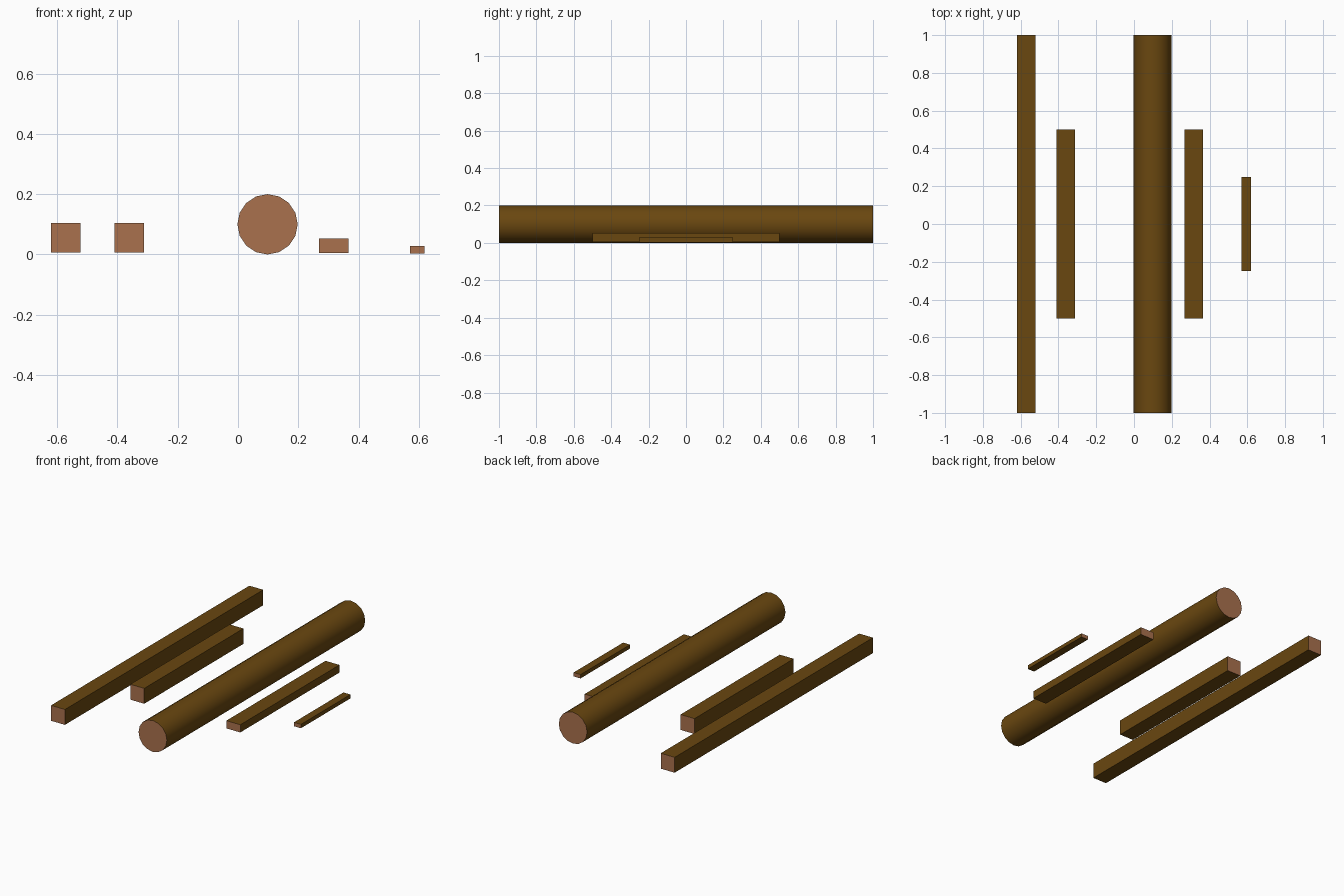
import bpy, bmesh
from mathutils import Matrix

if "Cube" in bpy.data.objects:
    bpy.data.objects.remove(bpy.data.objects["Cube"])


def material(name, rgb):
    m = bpy.data.materials.new(name)
    m.diffuse_color = (*rgb, 1)
    m.use_nodes = True
    m.node_tree.nodes["Principled BSDF"].inputs["Base Color"].default_value = m.diffuse_color
    return m


BARK = material("dark_brown_wood", (0.143, 0.063, 0.005))
CUT = material("light_cut_end", (0.400, 0.165, 0.075))


def finish(bm, name, round_side=False):
    """Colour the end grain by face direction and link the object."""
    bmesh.ops.recalc_face_normals(bm, faces=bm.faces)
    bm.normal_update()
    for f in bm.faces:
        end = abs(f.normal.y) > 0.9
        f.material_index = 1 if end else 0
        f.smooth = round_side and not end
    if round_side:
        for e in bm.edges:
            e.smooth = len({f.material_index for f in e.link_faces}) == 1
    me = bpy.data.meshes.new(name)
    bm.to_mesh(me)
    bm.free()
    me.materials.append(BARK)
    me.materials.append(CUT)
    bpy.context.collection.objects.link(bpy.data.objects.new(name, me))


def timber(name, x0, x1, z0, z1, length):
    bm = bmesh.new()
    mat = (Matrix.Translation(((x0 + x1) / 2, 0, (z0 + z1) / 2))
           @ Matrix.Diagonal((x1 - x0, length, z1 - z0, 1)))
    bmesh.ops.create_cube(bm, size=1, matrix=mat)
    finish(bm, name)


# Sawn timbers
timber("long_beam", -0.620, -0.522, 0.006, 0.104, 2.0)
timber("short_beam", -0.410, -0.312, 0.006, 0.104, 1.0)
timber("plank", 0.268, 0.366, 0.004, 0.053, 1.0)
timber("stick", 0.570, 0.619, 0.003, 0.0275, 0.5)

# Round log lying along y
bm = bmesh.new()
bmesh.ops.create_cone(bm, cap_ends=True, segments=16, radius1=0.1, radius2=0.1, depth=2,
                      matrix=Matrix.Translation((0.098, 0, 0.1)) @ Matrix.Rotation(1.5707963, 4, 'X'))
finish(bm, "round_log", True)
